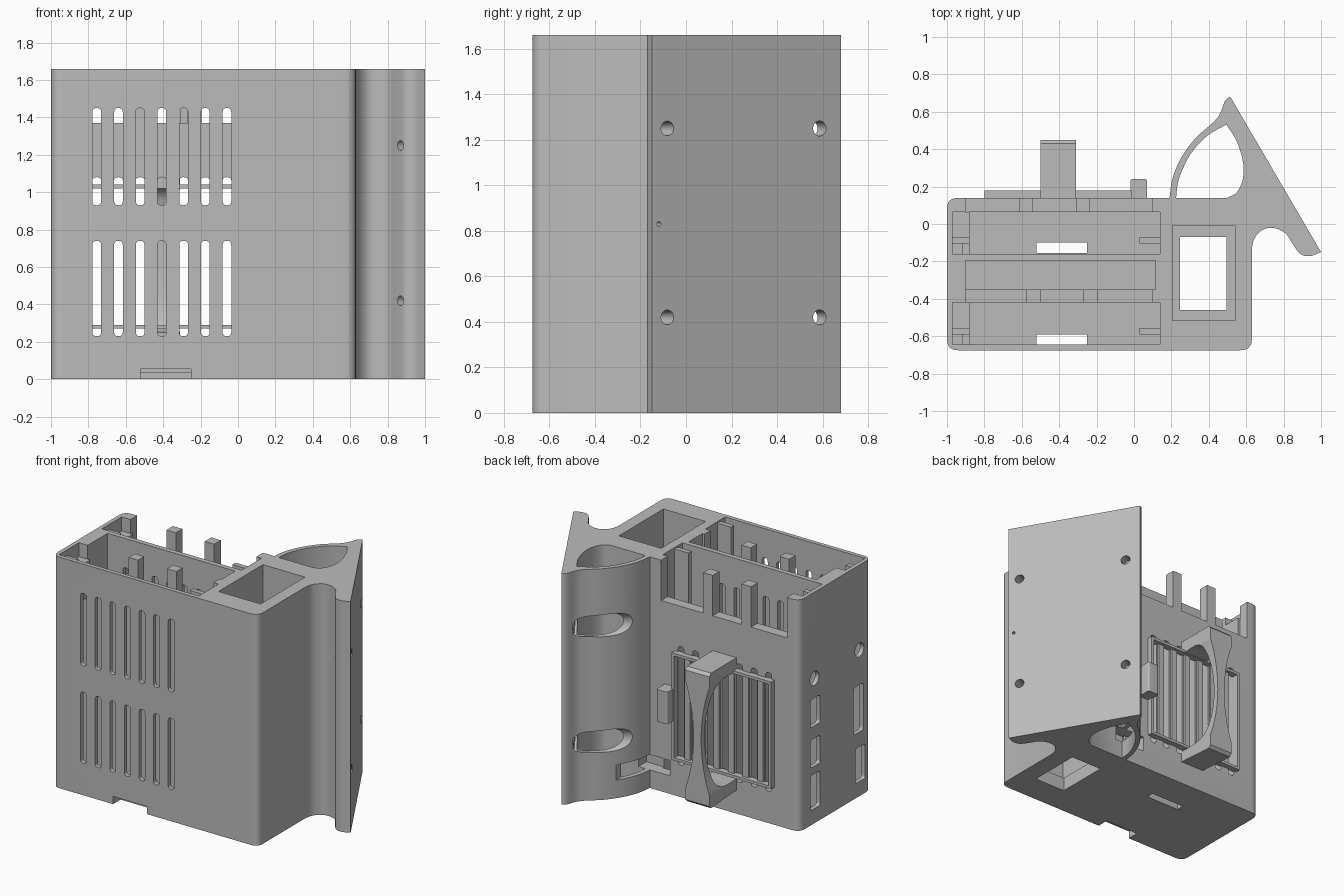
import bpy, bmesh, math
from mathutils import Vector

if "Cube" in bpy.data.objects:
    bpy.data.objects.remove(bpy.data.objects["Cube"])

GREY = (0.5, 0.5, 0.5, 1)
mat = bpy.data.materials.new("plain grey")
mat.use_nodes = True
mat.diffuse_color = GREY
mat.node_tree.nodes["Principled BSDF"].inputs["Base Color"].default_value = GREY
H = 1.66


# ---- helpers ----
def rounded(corners, r, n=6):
    """Polygon with every corner filleted by r."""
    pts = [Vector(c) for c in corners]
    out = []
    for i, p in enumerate(pts):
        a = p + (pts[i - 1] - p).normalized() * r
        b = p + (pts[(i + 1) % len(pts)] - p).normalized() * r
        for k in range(n + 1):
            t = k / n
            out.append(a * (1 - t) ** 2 + p * 2 * t * (1 - t) + b * t * t)
    return out


def rect(u0, u1, v0, v1):
    return [(u0, v0), (u1, v0), (u1, v1), (u0, v1)]


def circle(u, v, r, n=24):
    return [(u + r * math.cos(math.tau * i / n), v + r * math.sin(math.tau * i / n)) for i in range(n)]


def spline(points, n=5):
    """Smooth curve through the points."""
    p = [Vector(q) for q in points]
    p = [p[0] * 2 - p[1]] + p + [p[-1] * 2 - p[-2]]
    out = []
    for a, b, c, d in zip(p, p[1:], p[2:], p[3:]):
        for k in range(n):
            t = k / n
            out.append(0.5 * (2 * b + (c - a) * t + (2 * a - 5 * b + 4 * c - d) * t * t
                              + (3 * b - a - 3 * c + d) * t ** 3))
    return out + [p[-2]]


PLACE = {"x": lambda u, v, w: (w, u, v), "y": lambda u, v, w: (u, w, v), "z": lambda u, v, w: (u, v, w)}


def prism(bm, pts, lo, hi, axis="z"):
    ends = [[bm.verts.new(PLACE[axis](u, v, w)) for u, v in pts] for w in (lo, hi)]
    bm.faces.new(ends[0])
    bm.faces.new(ends[1])
    n = len(pts)
    for i in range(n):
        j = (i + 1) % n
        bm.faces.new((ends[0][i], ends[0][j], ends[1][j], ends[1][i]))


def box(bm, x0, x1, y0, y1, z0, z1):
    prism(bm, rect(x0, x1, y0, y1), z0, z1)


def rod(bm, start, end, r0, r1, n=28):
    """Round bar between two points of equal height."""
    a, b = Vector(start), Vector(end)
    side = (b - a).normalized().cross(Vector((0, 0, 1)))
    rings = []
    for c, r in ((a, r0), (b, r1)):
        rings.append([bm.verts.new(c + side * r * math.cos(math.tau * i / n)
                                   + Vector((0, 0, r * math.sin(math.tau * i / n)))) for i in range(n)])
    bm.faces.new(rings[0])
    bm.faces.new(rings[1])
    for i in range(n):
        j = (i + 1) % n
        bm.faces.new((rings[0][i], rings[0][j], rings[1][j], rings[1][i]))


def finish(name, bm):
    bmesh.ops.recalc_face_normals(bm, faces=bm.faces)
    me = bpy.data.meshes.new(name)
    bm.to_mesh(me)
    bm.free()
    me.materials.append(mat)
    ob = bpy.data.objects.new(name, me)
    bpy.context.collection.objects.link(ob)
    return ob


def activate(ob):
    bpy.ops.object.select_all(action="DESELECT")
    ob.select_set(True)
    bpy.context.view_layer.objects.active = ob


def cut(ob, bm):
    cutter = finish("cutter", bm)
    cutter.hide_render = True
    mod = ob.modifiers.new("cut", "BOOLEAN")
    mod.operation, mod.solver, mod.object = "DIFFERENCE", "EXACT", cutter
    activate(ob)
    bpy.ops.object.modifier_apply(modifier=mod.name)
    bpy.data.objects.remove(cutter)


# ---- main body with the slanted mounting wing ----
corner = rounded(rect(-1, 0.63, -0.675, 0.14), 0.06)
front_edge = corner[:14]
back_left = corner[21:]
neck = spline([(0.63, -0.13), (0.645, -0.075), (0.69, -0.03), (0.75, -0.022), (0.81, -0.05),
               (0.85, -0.11), (0.89, -0.16), (0.94, -0.172), (1, -0.15)])
shell = spline([(0.515, 0.68), (0.488, 0.66), (0.46, 0.59), (0.42, 0.54), (0.33, 0.46),
                (0.25, 0.35), (0.205, 0.24), (0.19, 0.14)])
bm = bmesh.new()
prism(bm, front_edge + neck + shell + back_left, 0, H)
body = finish("body", bm)

# wells, square shaft and curved channel
bays = (-0.645, -0.16)
bm = bmesh.new()
for y in bays:
    box(bm, -0.97, 0.14, y, y + 0.225, 0.04, 2)
box(bm, -0.9, 0.115, -0.35, -0.195, 0.04, 2)
box(bm, 0.205, 0.54, -0.515, -0.01, 0.1, 2)
channel = spline([(0.225, 0.14), (0.24, 0.24), (0.3, 0.37), (0.39, 0.47), (0.49, 0.53)])
channel += spline([(0.495, 0.53), (0.55, 0.44), (0.583, 0.33), (0.582, 0.24), (0.55, 0.17), (0.5, 0.14)])
prism(bm, channel, -1, 2)
cut(body, bm)

# shaft outlet and floor openings
bm = bmesh.new()
box(bm, 0.245, 0.495, -0.46, -0.07, -0.1, 0.2)
box(bm, -0.52, -0.25, -0.8, -0.59, -0.1, 0.055)
box(bm, -0.52, -0.25, -0.155, -0.1, -0.1, 0.055)
cut(body, bm)

# rear wall of each bay lowered between its posts
bm = bmesh.new()
for y, s in ((-0.43, 0.04), (0.055, 0)):
    for x0, x1 in ((-0.9, -0.615 + s), (-0.54 + s, -0.31 + s), (-0.235 + s, 0.1)):
        box(bm, x0, x1, y, y + 0.095, 1.37, 2)
cut(body, bm)

# ventilation slits through front and rear bay walls
bm = bmesh.new()
slit_x = [-0.755 + 0.116 * i for i in range(7)]
for x in slit_x:
    for y in bays:
        for z0, z1 in ((0.23, 0.74), (0.93, 1.45)):
            prism(bm, rounded(rect(x - 0.023, x + 0.023, z0, z1), 0.022), y - 0.04, y + 0.01, "y")
        prism(bm, rounded(rect(x - 0.024, x + 0.024, 0.23, 1.08), 0.022), y + 0.215, y + 0.31, "y")
cut(body, bm)

# side ports
bm = bmesh.new()
prism(bm, circle(-0.03, 1.04, 0.05), -1.1, -0.95, "x")
prism(bm, circle(-0.54, 1.05, 0.05), -1.1, -0.95, "x")
for y, z, h in ((-0.04, 0.8, 0.2), (-0.04, 0.51, 0.2), (-0.04, 0.23, 0.25),
                (-0.53, 0.63, 0.34), (-0.55, 0.23, 0.25)):
    prism(bm, rounded(rect(y - 0.055, y + 0.055, z - h / 2, z + h / 2), 0.02), -1.1, -0.95, "x")
cut(body, bm)

# cable opening at the foot of the curved channel
bm = bmesh.new()
box(bm, 0.03, 0.28, 0.05, 0.42, 0.13, 0.24)
cut(body, bm)

# screw holes across the plate, with wide access bores through the shell
normal = Vector((0.863, 0.506, 0))
lower, upper = Vector((0.958, -0.083, 0)), Vector((0.566, 0.585, 0))
bm = bmesh.new()
for z in (0.42, 1.25):
    up = Vector((0, 0, z))
    rod(bm, lower + up + normal * 0.02, lower + up - normal * 0.2, 0.033, 0.021)
    rod(bm, upper + up - normal * 0.07, upper + up - normal * 0.6, 0.08, 0.08)
pin = Vector((0.98, -0.12, 0.83))
rod(bm, pin + normal * 0.02, pin - normal * 0.04, 0.01, 0.01)
cut(body, bm)
bm = bmesh.new()
for z in (0.42, 1.25):
    up = Vector((0, 0, z))
    rod(bm, upper + up + normal * 0.03, upper + up - normal * 0.12, 0.033, 0.033)
cut(body, bm)

# ---- clips and guide rails inside each bay ----
bm = bmesh.new()
for y in bays:
    box(bm, -0.98, -0.88, y + 0.09, y + 0.225, 1.3, 1.56)
    box(bm, -0.975, -0.88, y + 0.055, y + 0.09, 1.3, 1.62)
    box(bm, -0.92, -0.88, y - 0.005, y + 0.055, 1.3, 1.5)
    box(bm, 0.03, 0.15, y + 0.055, y + 0.09, 0.03, H - 0.01)
    box(bm, -0.09, 0.02, y + 0.225, y + 0.265, 1.3, 1.37)
clips = finish("bay_clips_and_rails", bm)

# ---- rear grille frame ----
bm = bmesh.new()
for z in (0.27, 1.02):
    box(bm, -0.79, -0.02, 0.13, 0.178, z, z + 0.02)
for x in (-0.8, -0.03):
    box(bm, x, x + 0.02, 0.13, 0.178, 0.27, 1.04)
for x in slit_x[:-1]:
    box(bm, x + 0.035, x + 0.08, 0.13, 0.155, 0.28, 1.03)
grille = finish("rear_grille", bm)

# ---- small rear catch ----
bm = bmesh.new()
prism(bm, rounded(rect(-0.02, 0.07, 0.1, 0.24), 0.015), 0.55, 0.78)
catch = finish("rear_catch", bm)

# ---- bowed rear handle, waisted in the middle ----
inner = spline([(0.13, 1.02), (0.32, 1.02), (0.39, 0.9), (0.41, 0.635), (0.39, 0.37), (0.32, 0.26), (0.13, 0.25)])
bm = bmesh.new()
prism(bm, [(0.13, 0.17), (0.43, 0.15), (0.45, 0.17), (0.45, 1.1), (0.43, 1.12), (0.13, 1.12)] + inner,
      -0.5, -0.31, "x")
handle = finish("rear_handle", bm)
bm = bmesh.new()
for side in (-1, 1):
    prism(bm, circle(-0.405 + side * (1.17 + 0.03), 0.635, 1.17, 160), 0.2, 0.6, "y")
cut(handle, bm)

for ob in (body, handle, catch):
    activate(ob)
    bpy.ops.object.shade_smooth_by_angle(angle=math.radians(28))
